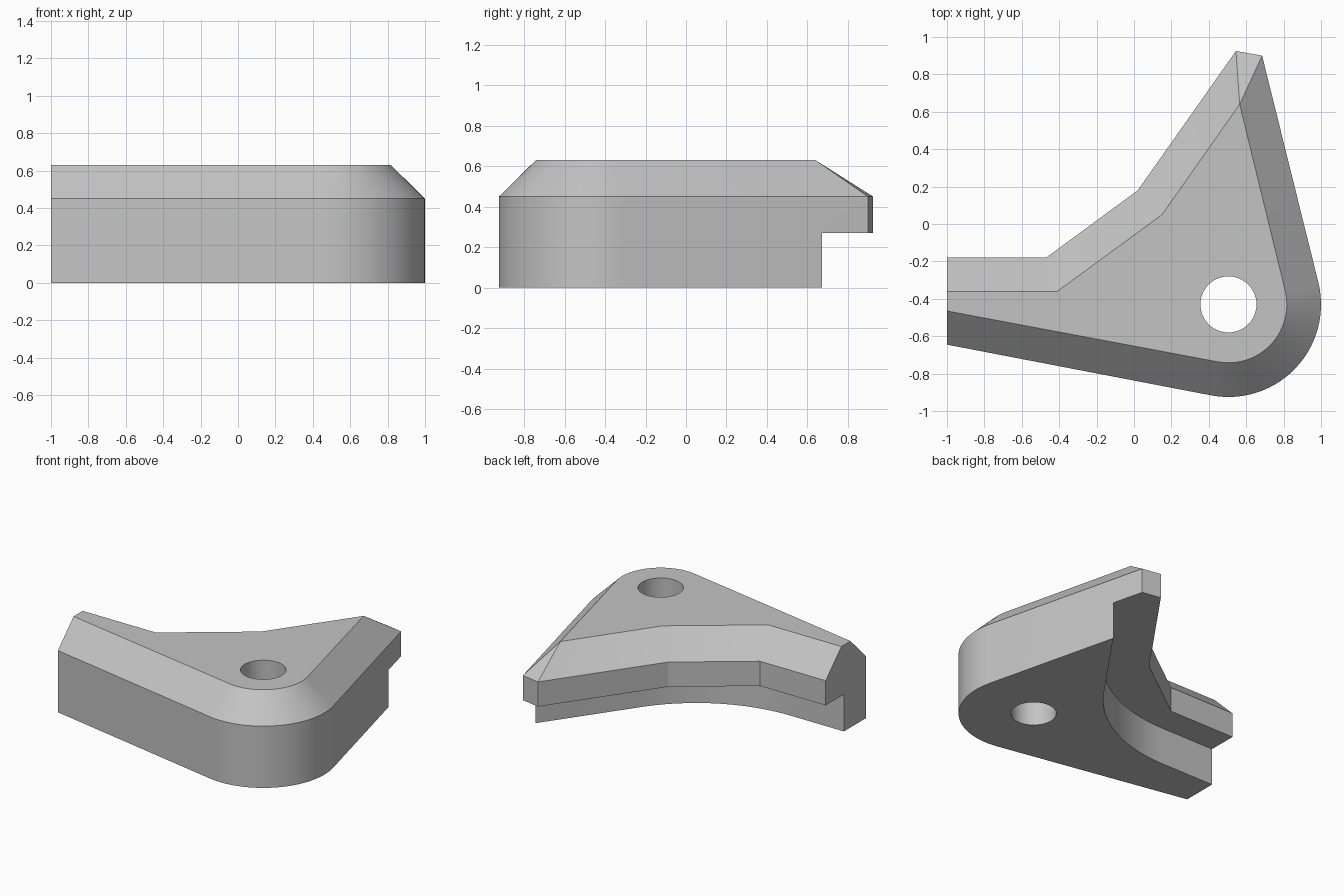
import bpy, bmesh, math

cube = bpy.data.objects.get("Cube")
if cube:
    bpy.data.objects.remove(cube, do_unlink=True)

PIVOT = (0.505, -0.43)


def arc(center, radius, start, end, steps):
    """Points along a circular arc, angles in degrees."""
    pts = []
    for i in range(steps + 1):
        a = math.radians(start + (end - start) * i / steps)
        pts.append((center[0] + radius * math.cos(a),
                    center[1] + radius * math.sin(a)))
    return pts


def loft(name, layers):
    """Closed solid through a stack of (outline, height) layers."""
    bm = bmesh.new()
    rings = [[bm.verts.new((x, y, z)) for x, y in outline]
             for outline, z in layers]
    for low, high in zip(rings, rings[1:]):
        for i in range(len(low)):
            j = (i + 1) % len(low)
            bm.faces.new((low[i], low[j], high[j], high[i]))
    bm.faces.new(rings[0][::-1])
    bm.faces.new(rings[-1])
    bmesh.ops.remove_doubles(bm, verts=bm.verts, dist=0.0005)
    bmesh.ops.recalc_face_normals(bm, faces=bm.faces)
    mesh = bpy.data.meshes.new(name)
    bm.to_mesh(mesh)
    bm.free()
    obj = bpy.data.objects.new(name, mesh)
    bpy.context.collection.objects.link(obj)
    return obj


def cut(target, cutter):
    """Subtract the cutter, then discard it."""
    cutter.hide_render = True
    mod = target.modifiers.new("cut", 'BOOLEAN')
    mod.operation = 'DIFFERENCE'
    mod.solver = 'EXACT'
    mod.object = cutter
    bpy.context.view_layer.objects.active = target
    bpy.ops.object.modifier_apply(modifier=mod.name)
    bpy.data.objects.remove(cutter, do_unlink=True)


# Bracket body: rounded corner, two arms, chamfered top
wall = ([(-1, -0.645)] + arc(PIVOT, 0.495, -100.7, 13.8, 28)
        + [(0.685, 0.9), (0.545, 0.925), (0.02, 0.18), (-0.47, -0.18), (-1, -0.18)])
top = ([(-1, -0.465)] + arc(PIVOT, 0.312, -100.7, 13.8, 28)
       + [(0.565, 0.64), (0.565, 0.64), (0.15, 0.05), (-0.41, -0.36), (-1, -0.36)])
body = loft("bracket_body", [(wall, 0), (wall, 0.45), (top, 0.63)])

# Curved recess under the inner edge
turn = math.atan2(0.817, 0.575)
radius = 1.08
reach = radius * math.tan(turn / 2)
curve = arc((-0.005 - reach, -0.39 + radius), radius, -90, -90 + math.degrees(turn), 20)
recess = [(-1.3, -0.39)] + curve + [(0.741, 0.67), (0.953, 0.97), (0.9, 1.3), (-1.3, 1.3)]
cut(body, loft("recess_cutter", [(recess, -0.2), (recess, 0.27)]))

# Round bolt hole
hole = arc(PIVOT, 0.15, 0, 360, 48)[:-1]
cut(body, loft("hole_cutter", [(hole, -0.2), (hole, 0.9)]))

# Plain grey finish
grey = bpy.data.materials.new("grey")
grey.use_nodes = True
colour = (0.55, 0.55, 0.55, 1)
grey.diffuse_color = colour
for node in grey.node_tree.nodes:
    if node.type == 'BSDF_PRINCIPLED':
        node.inputs["Base Color"].default_value = colour
body.data.materials.clear()
body.data.materials.append(grey)
for face in body.data.polygons:
    face.material_index = 0

# Smooth the curves, keep the corners crisp
bpy.ops.object.select_all(action='DESELECT')
body.select_set(True)
bpy.context.view_layer.objects.active = body
bpy.ops.object.shade_smooth_by_angle(angle=math.radians(15))
